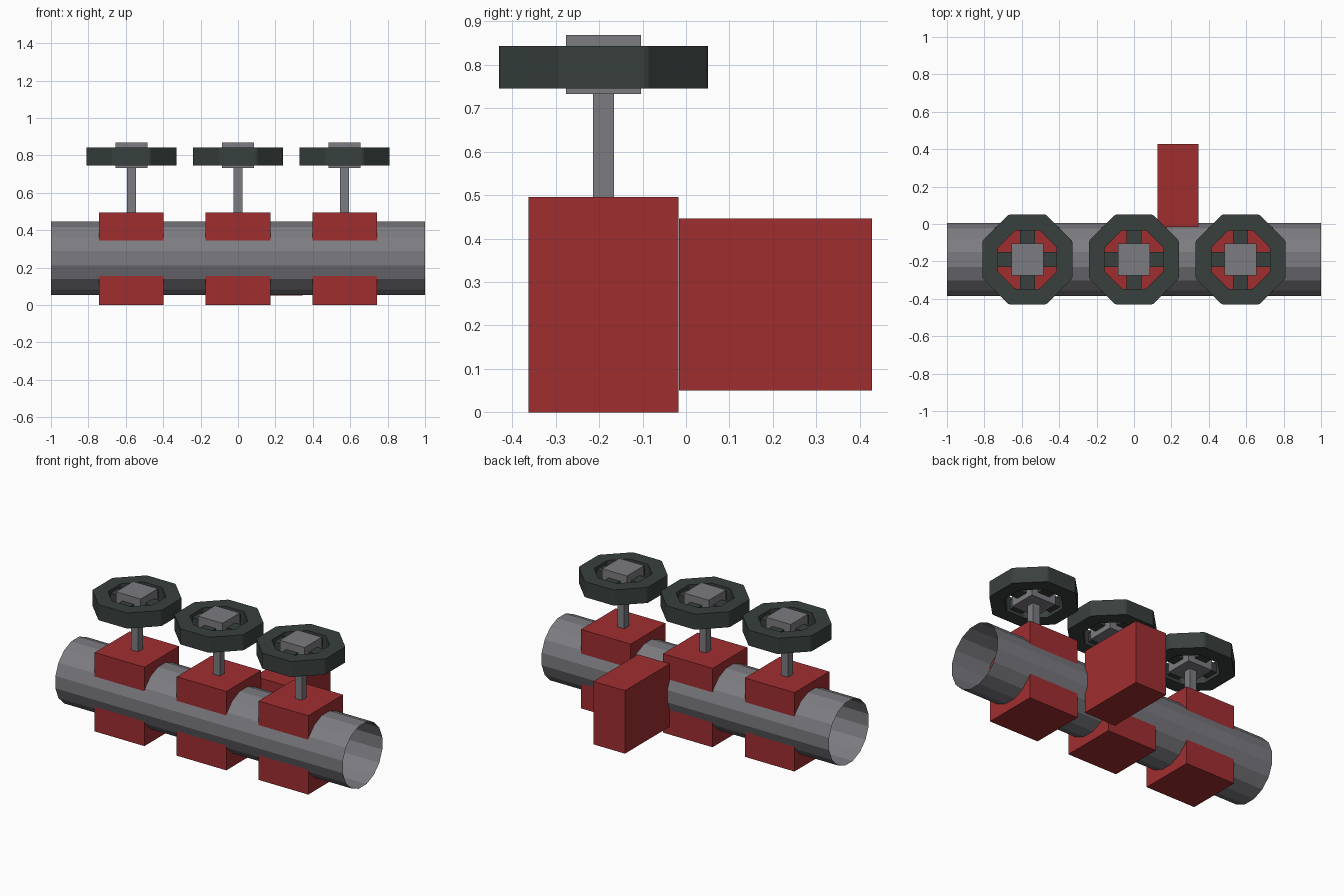
import bpy, bmesh
from math import pi, sin, cos, radians
from mathutils import Matrix

if "Cube" in bpy.data.objects:
    bpy.data.objects.remove(bpy.data.objects["Cube"])


def material(name, rgb):
    m = bpy.data.materials.new(name)
    m.use_nodes = True
    m.diffuse_color = (*rgb, 1)
    m.node_tree.nodes["Principled BSDF"].inputs["Base Color"].default_value = (*rgb, 1)
    return m


RED = material("valve red", (0.35, 0.027, 0.03))
STEEL = material("steel grey", (0.2, 0.2, 0.22))
DARK = material("dark wheel", (0.04, 0.051, 0.048))
AXIS_Y = -0.19
PIPE_Z = 0.25


def finish(name, bm, mat):
    bmesh.ops.recalc_face_normals(bm, faces=bm.faces)
    mesh = bpy.data.meshes.new(name)
    bm.to_mesh(mesh)
    bm.free()
    mesh.materials.append(mat)
    obj = bpy.data.objects.new(name, mesh)
    bpy.context.collection.objects.link(obj)
    return obj


def add_box(bm, x, y, z):
    """Add a box from (low, high) ranges."""
    lo, hi = zip(x, y, z)
    size = [b - a for a, b in zip(lo, hi)]
    mid = [(a + b) / 2 for a, b in zip(lo, hi)]
    bmesh.ops.create_cube(bm, size=1, matrix=Matrix.Translation(mid) @ Matrix.Diagonal((*size, 1)))


def box(name, x, y, z, mat):
    bm = bmesh.new()
    add_box(bm, x, y, z)
    return finish(name, bm, mat)


def around(c, half):
    return (c - half, c + half)


# Open thin-walled pipe, sixteen flat sides
bm = bmesh.new()
rot = Matrix.Rotation(pi / 2, 4, "Y") @ Matrix.Rotation(pi / 16, 4, "Z")
bmesh.ops.create_cone(bm, cap_ends=False, segments=16, radius1=0.2, radius2=0.2, depth=2,
                      matrix=Matrix.Translation((0, AXIS_Y, PIPE_Z)) @ rot)
finish("pipe", bm, STEEL)

# Side outlet block at the back
box("outlet_block", (0.125, 0.345), (-0.016, 0.428), (0.05, 0.446), RED)


def hand_wheel(name, cx):
    """Octagonal ring with clipped corners, plus four spokes."""
    bm = bmesh.new()
    angles = [radians(22.5 + 45 * k + d) for k in range(8) for d in (-1.2, 1.2)]
    loops = []
    for r, z in ((0.258, 0.745), (0.258, 0.843), (0.168, 0.843), (0.168, 0.745)):
        loops.append([bm.verts.new((cx + r * cos(a), AXIS_Y + r * sin(a), z)) for a in angles])
    n = len(angles)
    for a, b in zip(loops, loops[1:] + loops[:1]):
        for i in range(n):
            j = (i + 1) % n
            bm.faces.new((a[i], a[j], b[j], b[i]))
    for s in (-1, 1):
        add_box(bm, around(cx + s * 0.12, 0.045), around(AXIS_Y, 0.04), (0.765, 0.823))
        add_box(bm, around(cx, 0.04), around(AXIS_Y + s * 0.12, 0.045), (0.765, 0.823))
    finish(name, bm, DARK)


# Three valves along the pipe
for side, cx in (("right", -0.57), ("middle", 0), ("left", 0.57)):
    box(side + "_valve_body", around(cx, 0.173), around(AXIS_Y, 0.173), (0, 0.496), RED)
    box(side + "_stem", around(cx, 0.024), around(AXIS_Y, 0.024), (0.49, 0.74), STEEL)
    box(side + "_hub", around(cx, 0.086), around(AXIS_Y, 0.086), (0.733, 0.868), STEEL)
    hand_wheel(side + "_hand_wheel", cx)
